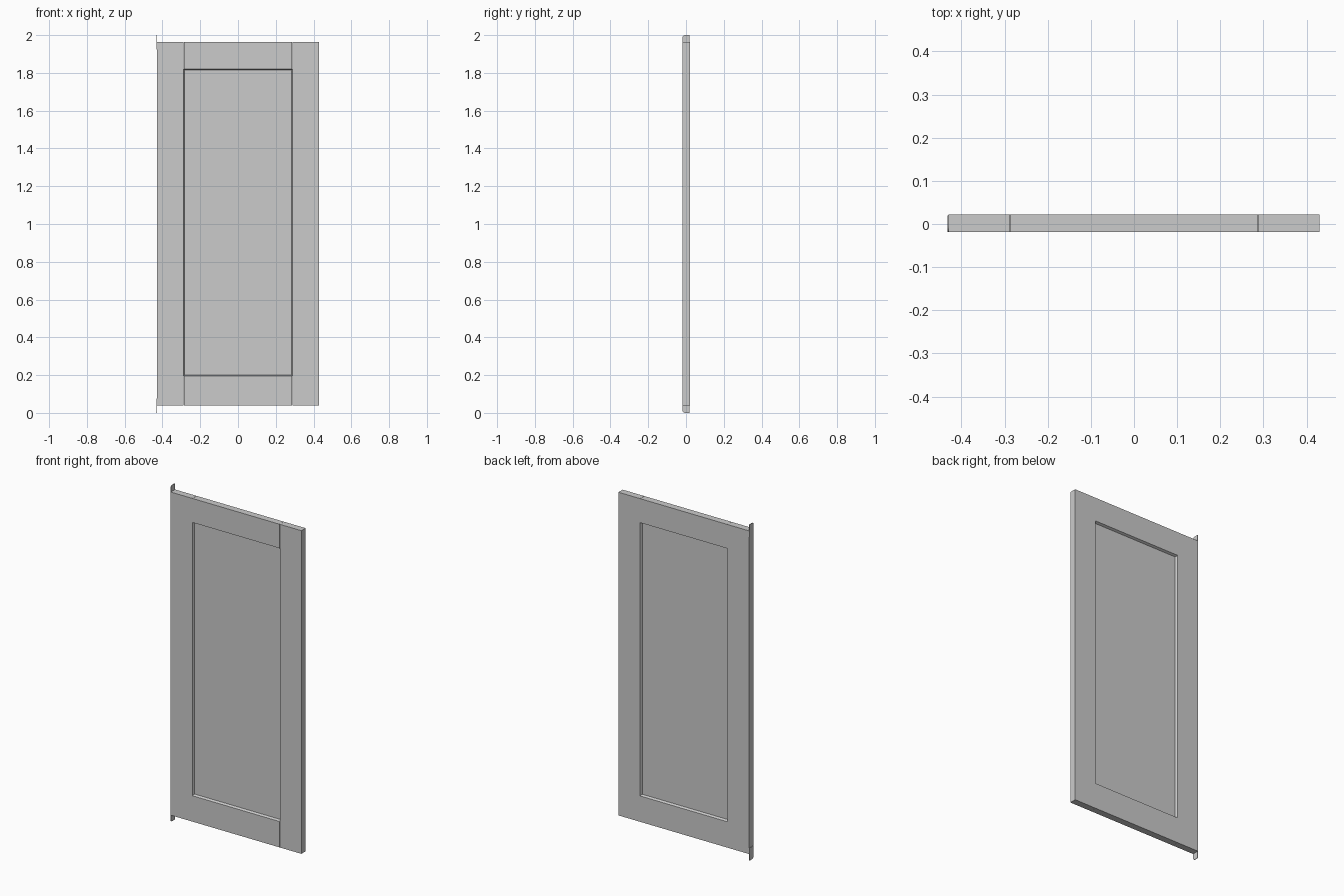
import bpy, bmesh, math

if "Cube" in bpy.data.objects:
    bpy.data.objects.remove(bpy.data.objects["Cube"])

paint = bpy.data.materials.new("grey_paint")
paint.diffuse_color = (0.6, 0.6, 0.6, 1)
paint.use_nodes = True
paint.node_tree.nodes["Principled BSDF"].inputs["Base Color"].default_value = paint.diffuse_color

HW, Z0, Z1 = 0.43, 0.04, 1.963      # door half width, bottom, top
F, B = -0.0185, 0.0215              # front and back faces in y
XI, ZB, ZT = 0.288, 0.194, 1.82     # inner frame edges
P, BEV = 0.006, 0.006               # half panel thickness, sloped edge width
MID = (F + B) / 2


def extrude(name, pts, to_a, to_b):
    """Prism from a 2D outline; to_a / to_b place a point on each end."""
    bm = bmesh.new()
    a = [bm.verts.new(to_a(p)) for p in pts]
    b = [bm.verts.new(to_b(p)) for p in pts]
    bm.faces.new(a)
    bm.faces.new(b[::-1])
    for i in range(len(pts)):
        j = (i + 1) % len(pts)
        bm.faces.new((a[j], a[i], b[i], b[j]))
    bmesh.ops.recalc_face_normals(bm, faces=bm.faces[:])
    me = bpy.data.meshes.new(name)
    bm.to_mesh(me)
    bm.free()
    me.materials.append(paint)
    ob = bpy.data.objects.new(name, me)
    bpy.context.collection.objects.link(ob)
    return ob


def profile(outer, inner):
    """Frame cross-section: sloped down to the panel on both faces."""
    s = math.copysign(BEV, inner - outer)
    return [(outer, F), (inner, F), (inner + s, MID - P),
            (inner + s, MID + P), (inner, B), (outer, B)]


# Stiles: plain boards at each side
for side, s in (("left", -1), ("right", 1)):
    pts = [(s * HW, F), (s * XI, F), (s * XI, B), (s * HW, B)]
    extrude(side + "_stile", pts, lambda p: (p[0], p[1], Z0), lambda p: (p[0], p[1], Z1))
    # Sloped moulding beside the panel
    mold = [(s * XI, F), (s * (XI - BEV), MID - P), (s * (XI - BEV), MID + P), (s * XI, B)]
    extrude(side + "_moulding", mold, lambda p: (p[0], p[1], ZB), lambda p: (p[0], p[1], ZT))

# Rails between the stiles
for name, outer, inner in (("bottom_rail", Z0, ZB), ("top_rail", Z1, ZT)):
    e = XI - 0.001
    extrude(name, profile(outer, inner),
            lambda p: (-e, p[1], p[0]), lambda p: (e, p[1], p[0]))

# Recessed centre panel
extrude("centre_panel", [(-XI, ZB), (XI, ZB), (XI, ZT), (-XI, ZT)],
        lambda p: (p[0], MID - P, p[1]), lambda p: (p[0], MID + P, p[1]))

# Pivot plates on the left edge, with the front outer corner rounded
R = 0.013
for name, tip, d in (("lower_pivot_plate", 0, 1), ("upper_pivot_plate", 2, -1)):
    pts = [(B - 0.002, tip + d * 0.075), (B - 0.002, tip)]
    for i in range(5):
        t = math.pi / 2 * i / 4
        pts.append((F + R - R * math.sin(t), tip + d * (R - R * math.cos(t))))
    pts.append((F, tip + d * 0.075))
    extrude(name, pts, lambda p: (-HW - 0.002, p[0], p[1]), lambda p: (-HW + 0.001, p[0], p[1]))
